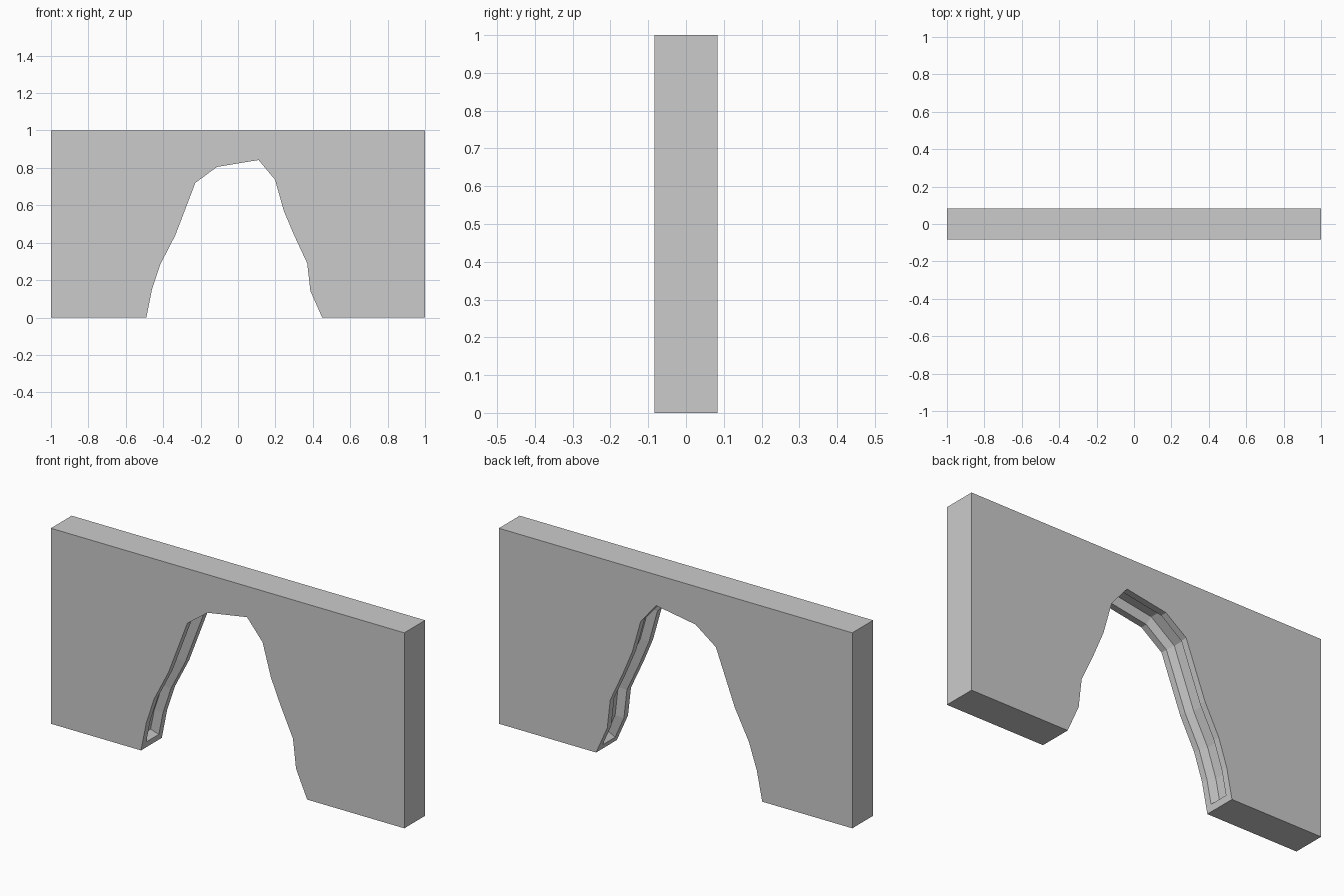
import bpy, bmesh

if "Cube" in bpy.data.objects:
    bpy.data.objects.remove(bpy.data.objects["Cube"])

T = 0.084  # half thickness of the wall

# Irregular arch outline (x, z), left foot to right foot
arch = [(-.49, 0), (-.46, .15), (-.415, .285), (-.335, .44), (-.228, .72),
        (-.113, .805), (.11, .842), (.198, .737), (.245, .57), (.30, .44),
        (.37, .29), (.387, .142), (.45, 0)]
outline = arch + [(1, 0), (1, 1), (-1, 1), (-1, 0)]

# Wall slab extruded from the front profile
bm = bmesh.new()
n = len(outline)
front = [bm.verts.new((x, -T, z)) for x, z in outline]
back = [bm.verts.new((x, T, z)) for x, z in outline]
bm.faces.new(front)
bm.faces.new(back[::-1])
sides = [bm.faces.new((front[i], back[i], back[(i + 1) % n], front[(i + 1) % n]))
         for i in range(n)]
bmesh.ops.recalc_face_normals(bm, faces=bm.faces[:])

# Recessed channel running around the inside of the arch
channel = sides[:len(arch) - 1]
bmesh.ops.inset_region(bm, faces=channel, thickness=0.033, depth=0,
                       use_boundary=True, use_even_offset=True)
bmesh.ops.inset_region(bm, faces=channel, thickness=0.015, depth=-0.04,
                       use_boundary=True, use_even_offset=True)

mesh = bpy.data.meshes.new("arched_wall")
bm.to_mesh(mesh)
bm.free()
bpy.context.collection.objects.link(bpy.data.objects.new("arched_wall", mesh))
